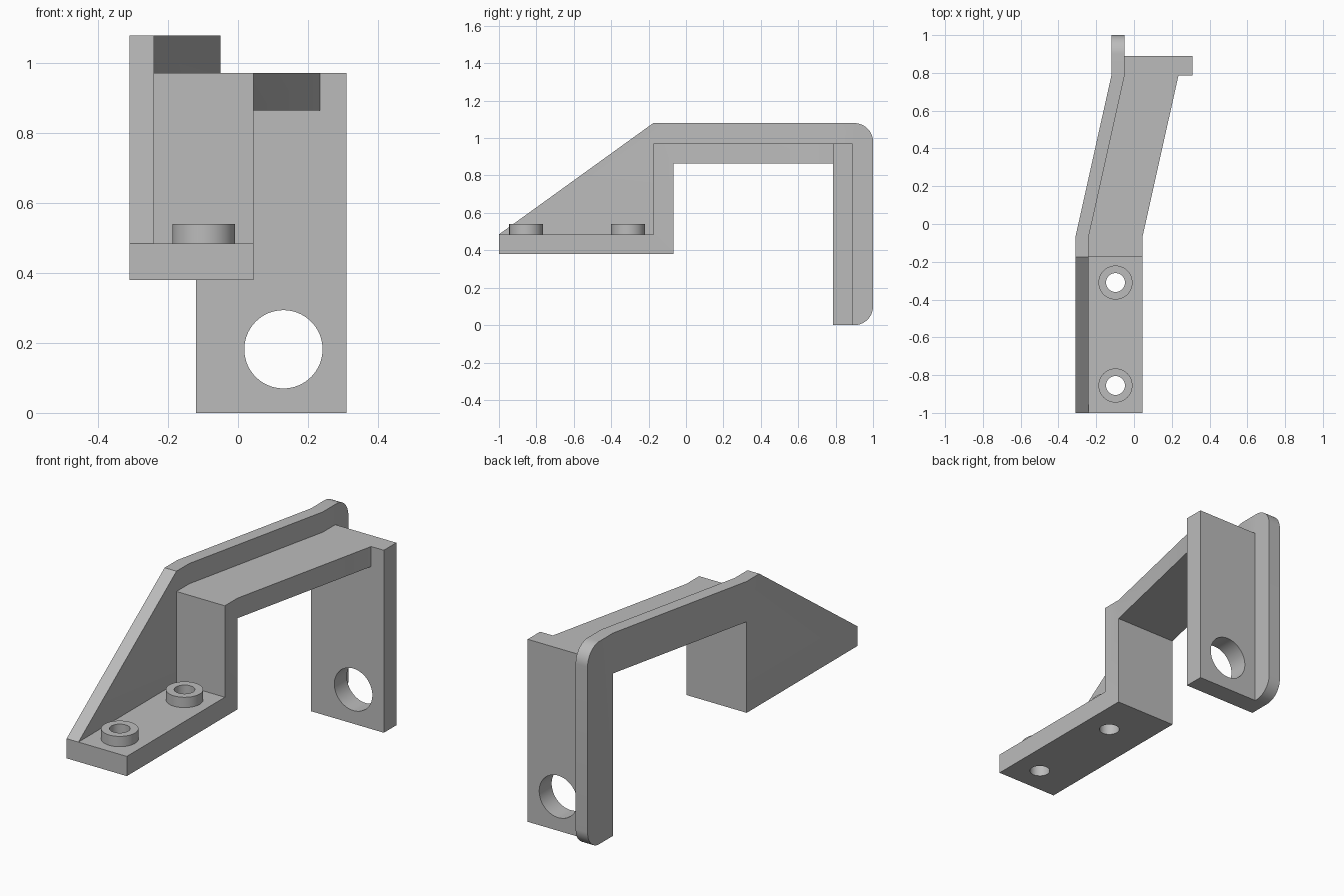
import bpy, bmesh, math
from mathutils import Vector, Matrix

cube = bpy.data.objects.get("Cube")
if cube:
    bpy.data.objects.remove(cube)

# One plain grey for the whole bracket
COLOUR = (0.5, 0.5, 0.5, 1)
grey = bpy.data.materials.new("plain grey")
grey.use_nodes = True
grey.diffuse_color = COLOUR
grey.node_tree.nodes["Principled BSDF"].inputs["Base Color"].default_value = COLOUR

# Main levels and stations
LEFT, WEB, EDGE, WIDE = -0.31, -0.24, 0.045, 0.31
BASE, FLOOR, UNDER, DECK, TOP = 0.38, 0.485, 0.865, 0.972, 1.08
POST_F, POST_B, LEG_F, LEG_B = -0.175, -0.068, 0.785, 0.89
SHIFT = 0.19


def finish(name, bm):
    bmesh.ops.recalc_face_normals(bm, faces=bm.faces)
    mesh = bpy.data.meshes.new(name)
    bm.to_mesh(mesh)
    bm.free()
    mesh.materials.append(grey)
    ob = bpy.data.objects.new(name, mesh)
    bpy.context.collection.objects.link(ob)
    return ob


def jogged_plate(name, profile, x0, x1):
    """Extrude a side profile along x, then jog it sideways between the bends."""
    bm = bmesh.new()
    face = bm.faces.new([bm.verts.new((x0, y, z)) for y, z in profile])
    ext = bmesh.ops.extrude_face_region(bm, geom=[face])
    moved = [v for v in ext["geom"] if isinstance(v, bmesh.types.BMVert)]
    bmesh.ops.translate(bm, vec=(x1 - x0, 0, 0), verts=moved)
    for y in (POST_B, LEG_F):
        bmesh.ops.bisect_plane(bm, geom=bm.verts[:] + bm.edges[:] + bm.faces[:],
                               plane_co=(0, y, 0), plane_no=(0, 1, 0), dist=1e-5)
    for v in bm.verts:
        t = (v.co.y - POST_B) / (LEG_F - POST_B)
        v.co.x += SHIFT * min(1, max(0, t))
    return finish(name, bm)


def box(name, lo, hi):
    lo, hi = Vector(lo), Vector(hi)
    bm = bmesh.new()
    bmesh.ops.create_cube(bm, size=1)
    for v in bm.verts:
        v.co = (lo + hi) / 2 + v.co * (hi - lo)
    return finish(name, bm)


def cylinder(name, centre, radius, depth, along_y=False):
    turn = Matrix.Rotation(math.pi / 2 if along_y else 0, 4, "X")
    bm = bmesh.new()
    bmesh.ops.create_cone(bm, cap_ends=True, segments=64, radius1=radius, radius2=radius,
                          depth=depth, matrix=Matrix.Translation(centre) @ turn)
    return finish(name, bm)


def combine(target, tool, operation):
    mod = target.modifiers.new(operation.title(), "BOOLEAN")
    mod.operation, mod.solver, mod.object = operation, "EXACT", tool
    bpy.context.view_layer.objects.active = target
    bpy.ops.object.modifier_apply(modifier=mod.name)
    bpy.data.objects.remove(tool)


# Side web: sloped front, rounded rear corners
R = 0.1
arc = [(math.cos(math.radians(a)) * R, math.sin(math.radians(a)) * R) for a in range(0, 91, 6)]
top_round = [(1 - R + c, TOP - R + s) for c, s in reversed(arc)]
low_round = [(1 - R + c, R - s) for c, s in arc]
web = jogged_plate("bracket", [(-1, BASE), (-1, FLOOR), (POST_F, TOP)] + top_round + low_round
                   + [(LEG_F, 0), (LEG_F, UNDER), (POST_B, UNDER), (POST_B, BASE)], LEFT, WEB)

# Stepped strap: mounting foot, post and bridge
strap = jogged_plate("strap", [(-1, BASE), (-1, FLOOR), (POST_F, FLOOR), (POST_F, DECK),
                               (LEG_B, DECK), (LEG_B, UNDER), (POST_B, UNDER), (POST_B, BASE)],
                     WEB, EDGE)
combine(web, strap, "UNION")

# Rear leg, wider than the bridge
combine(web, box("rear_leg", (WEB + SHIFT, LEG_F, 0), (WIDE, LEG_B, DECK)), "UNION")

# Raised bosses with bolt holes on the foot
for y in (-0.855, -0.31):
    combine(web, cylinder("boss", (-0.098, y, 0.5), 0.09, 0.08), "UNION")
    combine(web, cylinder("bolt_hole", (-0.098, y, 0.45), 0.05, 0.4), "DIFFERENCE")

# Large hole through the rear leg
combine(web, cylinder("leg_hole", (0.13, LEG_B - 0.05, 0.182), 0.112, 0.4, True), "DIFFERENCE")

bpy.ops.object.select_all(action="DESELECT")
web.select_set(True)
bpy.context.view_layer.objects.active = web
bpy.ops.object.shade_smooth_by_angle(angle=math.radians(25))
